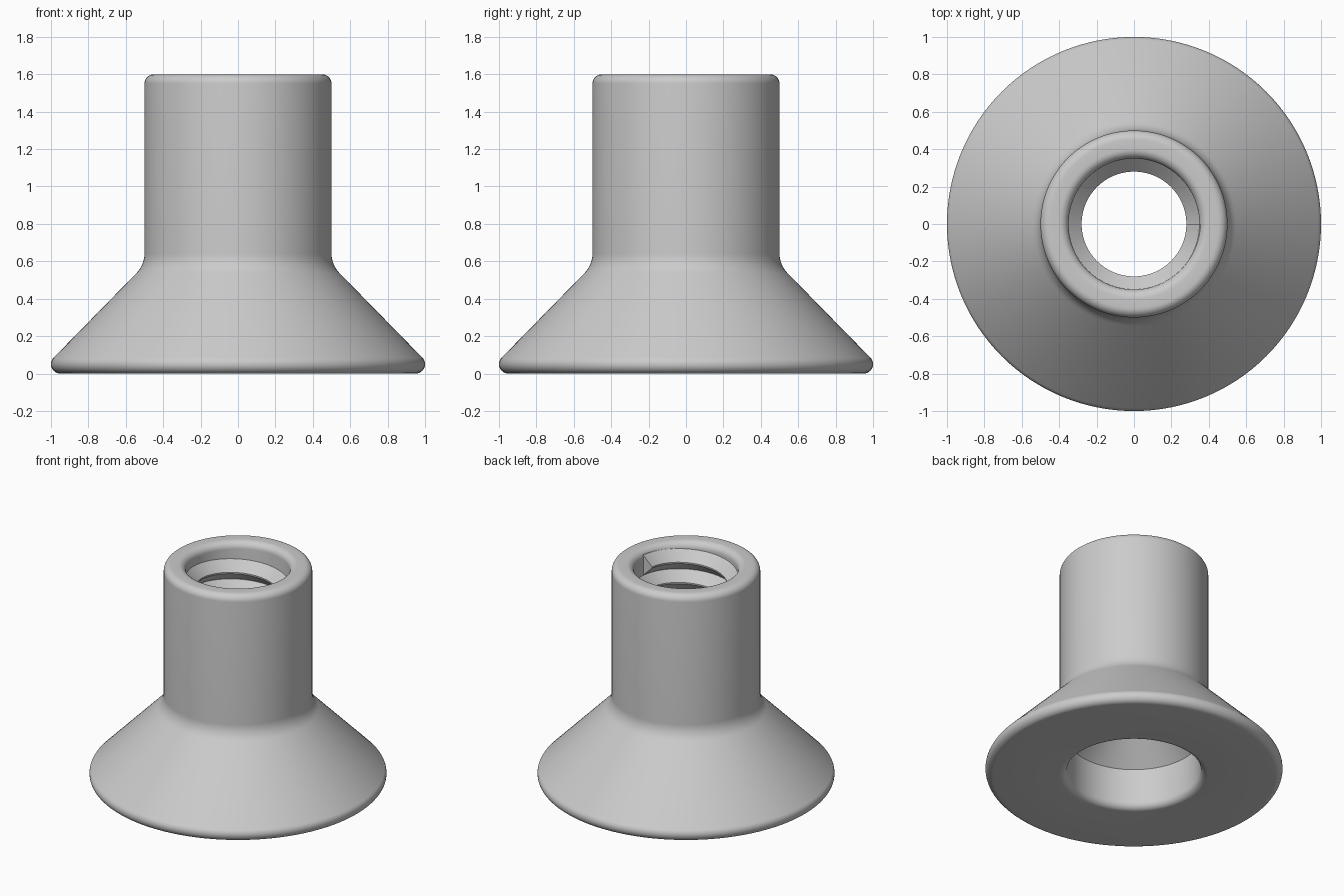
import bpy, bmesh
from math import sin, cos, pi, radians

default = bpy.data.objects.get("Cube")
if default:
    bpy.data.objects.remove(default, do_unlink=True)

grey = bpy.data.materials.new("light_grey")
grey.use_nodes = True
grey.diffuse_color = (0.6, 0.6, 0.6, 1)
grey.node_tree.nodes["Principled BSDF"].inputs["Base Color"].default_value = (0.6, 0.6, 0.6, 1)


def arc(cx, cz, r, start, end, steps=8):
    """Points of a fillet in the (radius, height) plane."""
    angles = [radians(start + (end - start) * i / steps) for i in range(steps + 1)]
    return [(cx + r * cos(a), cz + r * sin(a)) for a in angles]


def sweep(name, profile, segments, turns=1.0, pitch=0.0, closed=True):
    """Turn a closed profile about z, as a ring or as a capped helix descending clockwise."""
    bm = bmesh.new()
    count = int(segments * turns)
    rings = []
    for i in range(count if closed else count + 1):
        a = -2 * pi * i / segments
        drop = pitch * i / segments
        rings.append([bm.verts.new((r * cos(a), r * sin(a), z - drop)) for r, z in profile])
    n = len(profile)
    for i in range(count):
        a, b = rings[i], rings[(i + 1) % len(rings)]
        for j in range(n):
            k = (j + 1) % n
            bm.faces.new((a[j], a[k], b[k], b[j]))
    if not closed:
        bm.faces.new(rings[0])
        bm.faces.new(rings[-1])
    bmesh.ops.recalc_face_normals(bm, faces=bm.faces)
    mesh = bpy.data.meshes.new(name)
    bm.to_mesh(mesh)
    bm.free()
    mesh.materials.append(grey)
    obj = bpy.data.objects.new(name, mesh)
    bpy.context.collection.objects.link(obj)
    bpy.ops.object.select_all(action='DESELECT')
    obj.select_set(True)
    bpy.context.view_layer.objects.active = obj
    bpy.ops.object.shade_smooth_by_angle(angle=radians(30))
    return obj


# Flared body: outside from base to neck, then the bore down to the base recess
body = (
    arc(0.95, 0.05, 0.05, -90, 45, 12)        # rounded base rim
    + arc(0.65, 0.642, 0.15, 225, 180)        # cone blends into neck
    + arc(0.45, 1.55, 0.05, 0, 90)            # outer top edge
    + arc(0.40, 1.55, 0.05, 90, 180)          # inner top edge
    + [(0.35, 0.57), (0.28, 0.50), (0.28, 0.47)]  # bore and its lower lip
    + [(0.45, 0.30)]                          # conical recess roof
    + arc(0.50, 0.05, 0.05, 180, 270)         # rounded recess mouth
)
sweep("flared_body", body, 128)

# Internal screw thread, rooted slightly inside the bore wall
mid, half = 1.50, 0.074
thread = [(0.37, mid - half), (0.35, mid - half), (0.28, mid - 0.005),
          (0.28, mid + 0.005), (0.35, mid + half), (0.37, mid + half)]
sweep("internal_thread", thread, 96, turns=6, pitch=0.15, closed=False)
